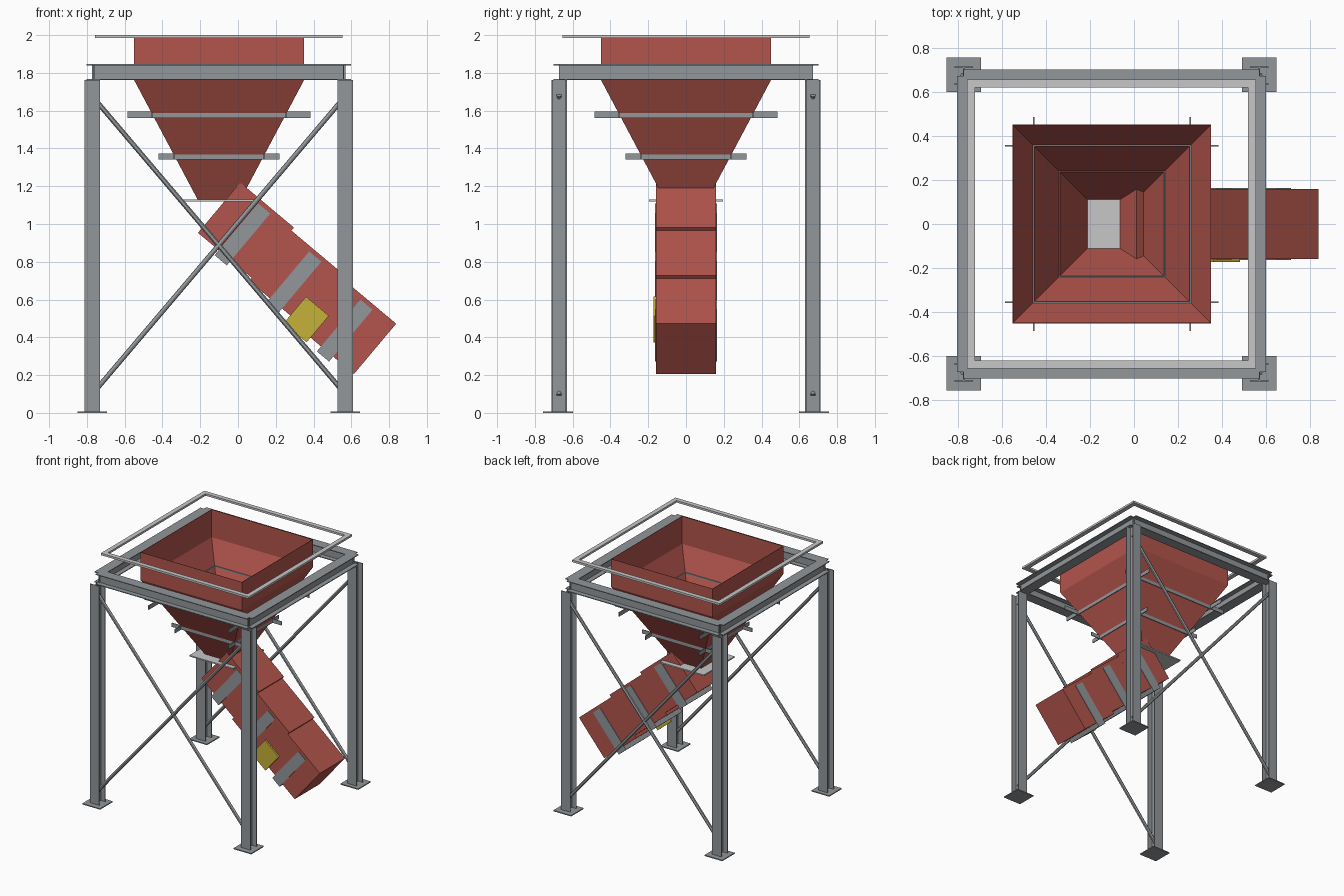
import bpy, bmesh, math
from mathutils import Matrix, Vector

if "Cube" in bpy.data.objects:
    bpy.data.objects.remove(bpy.data.objects["Cube"])


def material(name, rgb):
    m = bpy.data.materials.new(name)
    m.diffuse_color = (*rgb, 1)
    m.use_nodes = True
    m.node_tree.nodes["Principled BSDF"].inputs["Base Color"].default_value = m.diffuse_color
    return m


RED = material("red paint", (0.45, 0.09, 0.072))
GREY = material("steel grey", (0.29, 0.31, 0.325))
PALE = material("pale steel", (0.57, 0.57, 0.58))
YELLOW = material("yellow", (0.56, 0.44, 0.04))


def finish(name, bm, mat):
    bmesh.ops.recalc_face_normals(bm, faces=bm.faces)
    me = bpy.data.meshes.new(name)
    bm.to_mesh(me)
    bm.free()
    me.materials.append(mat)
    ob = bpy.data.objects.new(name, me)
    bpy.context.collection.objects.link(ob)
    return ob


def boxes(name, mat, spans, matrix=Matrix()):
    """One object from boxes given as (x0, x1, y0, y1, z0, z1)."""
    bm = bmesh.new()
    for x0, x1, y0, y1, z0, z1 in spans:
        place = Matrix.Translation(((x0 + x1) / 2, (y0 + y1) / 2, (z0 + z1) / 2))
        size = Matrix.Diagonal((x1 - x0, y1 - y0, z1 - z0, 1))
        bmesh.ops.create_cube(bm, size=1, matrix=matrix @ place @ size)
    return finish(name, bm, mat)


CX = -0.102          # frame and hopper centre in x
LX, LY = 0.67, 0.672  # leg offsets from the centre
T = 0.006            # steel thickness
W = 0.041            # half width of the steel sections

# Legs: H sections with flanges facing front and back, on base plates
for sx in (-1, 1):
    for sy in (-1, 1):
        x, y = CX + sx * LX, sy * LY
        boxes("leg", GREY, [
            (x - W, x + W, y - W, y - W + T, 0.008, 1.762),
            (x - W, x + W, y + W - T, y + W, 0.008, 1.762),
            (x - T / 2, x + T / 2, y - W + T, y + W - T, 0.008, 1.762)])
        yp = sy * 0.677
        boxes("base_plate", GREY, [(x - 0.079, x + 0.079, yp - 0.079, yp + 0.079, 0, 0.008)])

# Top frame: I beams butting at the corners
Z0, Z1, B = 1.762, 1.846, 0.66
for s in (-1, 1):
    y = s * B
    a, b = CX - LX, CX + LX
    boxes("cross_beam", GREY, [
        (a, b, y - W, y + W, Z0, Z0 + T), (a, b, y - W, y + W, Z1 - T, Z1),
        (a, b, y - T / 2, y + T / 2, Z0 + T, Z1 - T)])
    x = CX + s * B
    boxes("side_beam", GREY, [
        (x - W, x + W, -LY, LY, Z0, Z0 + T), (x - W, x + W, -LY, LY, Z1 - T, Z1),
        (x - T / 2, x + T / 2, -LY, LY, Z0 + T, Z1 - T)])

# Crossed rods on the front and the back
for y in (-LY, LY):
    for s in (-1, 1):
        d = Vector((1.35, 0, s * 1.59))
        rot = d.to_track_quat('Z', 'Y').to_matrix().to_4x4()
        bm = bmesh.new()
        bmesh.ops.create_cone(bm, cap_ends=True, segments=12, radius1=0.013, radius2=0.013,
                              depth=d.length, matrix=Matrix.Translation((CX, y, 0.888)) @ rot)
        rod = finish("brace_rod", bm, GREY)
        bpy.context.view_layer.objects.active = rod
        rod.select_set(True)
        bpy.ops.object.shade_smooth_by_angle()
        rod.select_set(False)

# Rim ring above the hopper
R, r = 0.655, 0.618
boxes("rim_ring", PALE, [
    (CX - R, CX + R, -R, -r, 1.984, 2.0), (CX - R, CX + R, r, R, 1.984, 2.0),
    (CX - R, CX - r, -r, r, 1.984, 2.0), (CX + r, CX + R, -r, r, 1.984, 2.0)])

# Hopper: open square shell, straight on top and tapered below
HX = -0.1
bm = bmesh.new()
rings = []
for half, z in ((0.113, 1.128), (0.45, 1.762), (0.45, 1.985)):
    rings.append([bm.verts.new((HX + sx * half, sy * half, z))
                  for sx, sy in ((-1, -1), (1, -1), (1, 1), (-1, 1))])
for lo, hi in zip(rings, rings[1:]):
    for i in range(4):
        j = (i + 1) % 4
        bm.faces.new((lo[i], lo[j], hi[j], hi[i]))
hopper = finish("hopper", bm, RED)
wall = hopper.modifiers.new("wall", 'SOLIDIFY')
wall.thickness = 0.004
wall.offset = -1

# Stiffener bars crossing at the hopper corners
for half, reach, z0, z1 in ((0.355, 0.484, 1.562, 1.595), (0.238, 0.32, 1.342, 1.373)):
    for s in (-1, 1):
        o = s * half
        boxes("stiffener", GREY, [(HX - reach, HX + reach, o - T / 2, o + T / 2, z0, z1),
                                  (HX + o - T / 2, HX + o + T / 2, -reach, reach, z0, z1)])

# Gate plate under the hopper
boxes("gate_plate", PALE, [(HX - 0.195, HX + 0.195, -0.195, 0.195, 1.12, 1.13)])

# Sloping chute: three sections, each dropped slightly, with a strap
tilt = Matrix.Rotation(math.radians(40), 4, 'Y')
L = 0.371
for i in range(3):
    u, n = -0.775 + i * L, 0.594 - i * 0.021
    boxes("chute_section", RED, [(u, u + L, -0.159, 0.159, n, n + 0.348)], tilt)
    m = u + L / 2
    boxes("chute_strap", GREY, [(m - 0.042, m + 0.042, -0.163, 0.163, n - 0.034, n + 0.324)], tilt)

# Yellow plate on the chute side
boxes("yellow_plate", YELLOW, [(-0.12, 0.038, -0.173, -0.159, 0.52, 0.703)], tilt)
